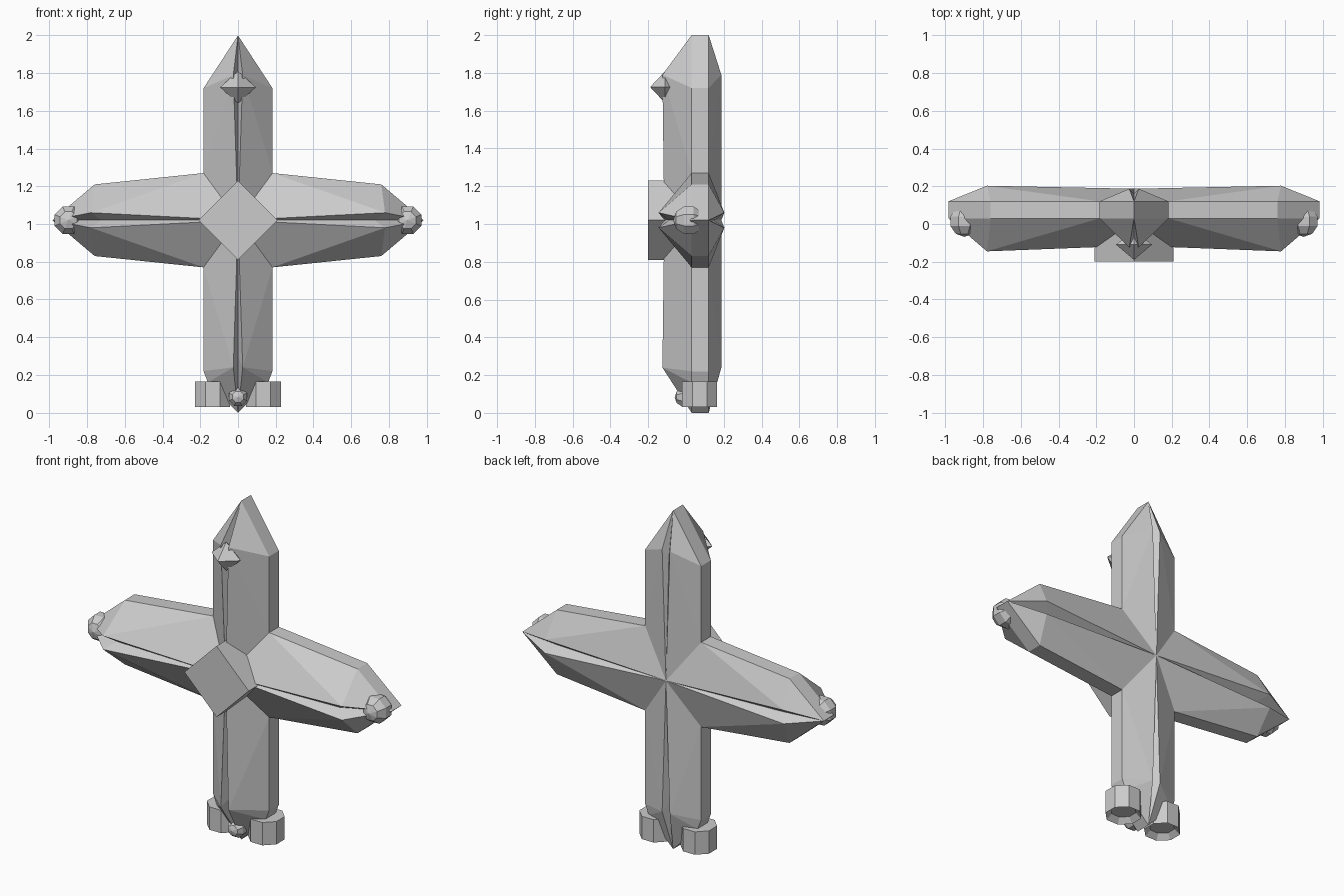
import bpy, bmesh, math
from mathutils import Vector, Matrix

if "Cube" in bpy.data.objects:
    bpy.data.objects.remove(bpy.data.objects["Cube"])

HUB_Z = 1.02
RIM = (0.03, 0.12)      # front and back y of the outer rim
HUB = (-0.115, 0.187)   # front and back y of the hub centre


def finish(bm, name):
    bmesh.ops.remove_doubles(bm, verts=bm.verts, dist=0.0005)
    bmesh.ops.recalc_face_normals(bm, faces=bm.faces)
    me = bpy.data.meshes.new(name)
    bm.to_mesh(me)
    bm.free()
    ob = bpy.data.objects.new(name, me)
    bpy.context.collection.objects.link(ob)
    return ob


def add_limb(bm, angle, rim, ridge_u, ridge_v, ridge_y, groove_y):
    """One faceted limb: rim points (along, across), split ridge and groove."""
    c, s = math.cos(angle), math.sin(angle)

    def face(*pts):
        bm.faces.new([bm.verts.new((u * c - v * s, y, HUB_Z + u * s + v * c))
                      for u, v, y in pts])

    for side in (1, -1):
        edge = [(u, v * side) for u, v in rim]
        for k in (0, 1):
            e = [(u, v, RIM[k]) for u, v in edge]
            hub = (0, 0, HUB[k])
            ridge = (ridge_u, ridge_v * side, ridge_y[k])
            groove = (ridge_u * 0.93, 0, groove_y[k])
            face(hub, e[0], ridge)
            for a, b in zip(e, e[1:]):
                face(ridge, a, b)
            face(hub, ridge, groove)
            face(ridge, e[-1], groove)
        # flat outer rim
        for (u1, v1), (u2, v2) in zip(edge, edge[1:]):
            face((u1, v1, RIM[0]), (u2, v2, RIM[0]), (u2, v2, RIM[1]), (u1, v1, RIM[1]))


# Cross body: four gem-cut limbs meeting at the hub
bm = bmesh.new()
for a in (0, math.pi):
    add_limb(bm, a, [(0.183, 0.25), (0.76, 0.19), (0.985, 0)],
             0.78, 0.04, (-0.145, 0.203), (-0.09, 0.15))
add_limb(bm, math.pi / 2, [(0.25, 0.183), (0.70, 0.183), (0.98, 0)],
         0.77, 0.025, (-0.125, 0.187), (-0.08, 0.16))
add_limb(bm, -math.pi / 2, [(0.25, 0.183), (0.80, 0.183), (0.86, 0.16), (1.02, 0)],
         0.78, 0.025, (-0.125, 0.187), (-0.07, 0.15))
finish(bm, "cross_body")

# Diamond plate over the hub
bm = bmesh.new()
bmesh.ops.create_cone(bm, cap_ends=True, segments=4, radius1=0.21, radius2=0.21, depth=0.15,
                      matrix=Matrix.Translation((0, -0.125, HUB_Z)) @ Matrix.Rotation(math.pi / 2, 4, 'X'))
plate = finish(bm, "centre_plate")
# turn the square onto its corner if needed
if max(v.co.x for v in plate.data.vertices) < 0.2:
    for v in plate.data.vertices:
        p = Matrix.Rotation(math.pi / 4, 3, 'Y') @ Vector((v.co.x, 0, v.co.z - HUB_Z))
        v.co = (p.x, v.co.y, p.z + HUB_Z)

# Octahedral stud near the top
bm = bmesh.new()
for d in ((1, 0, 0), (0, 1, 0), (0, 0, 1)):
    for s in (1, -1):
        bm.verts.new((0.095 * d[0] * s, -0.11 + 0.08 * d[1] * s, 1.725 + 0.085 * d[2] * s))
bmesh.ops.convex_hull(bm, input=bm.verts)
finish(bm, "top_stud")

# Round studs at the arm ends and the foot
for name, x, y, z, r in (("left_stud", -0.9, 0.015, 1.02, 0.083),
                         ("right_stud", 0.9, 0.015, 1.02, 0.083),
                         ("foot_stud", 0, -0.005, 0.083, 0.055)):
    bm = bmesh.new()
    bmesh.ops.create_uvsphere(bm, u_segments=8, v_segments=5, radius=r,
                              matrix=Matrix.Translation((x, y, z)) @ Matrix.Rotation(math.pi / 2, 4, 'X')
                              @ Matrix.Rotation(math.pi / 8, 4, 'Z'))
    finish(bm, name)

# Octagonal feet with recessed undersides
for name, x in (("left_foot", -0.135), ("right_foot", 0.135)):
    bm = bmesh.new()
    bmesh.ops.create_cone(bm, cap_ends=True, segments=8, radius1=0.1, radius2=0.1, depth=0.135,
                          matrix=Matrix.Translation((x, 0.0725, 0.0975)) @ Matrix.Rotation(math.pi / 8, 4, 'Z'))
    bm.normal_update()
    bottom = [f for f in bm.faces if f.normal.z < -0.9]
    bmesh.ops.inset_region(bm, faces=bottom, thickness=0.03)
    bmesh.ops.translate(bm, verts=bottom[0].verts, vec=(0, 0, 0.03))
    finish(bm, name)
